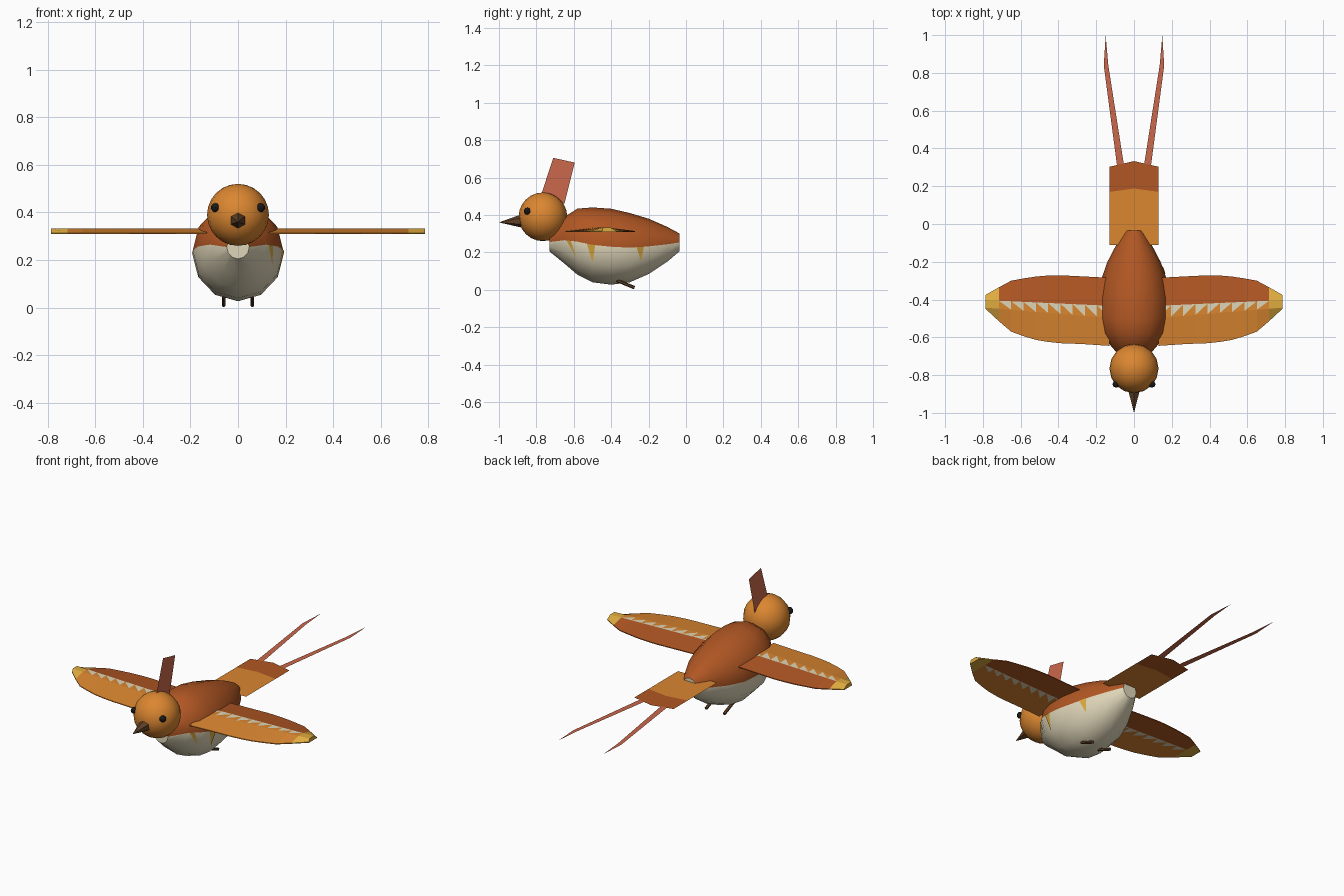
import bpy, math
from mathutils import Vector

if "Cube" in bpy.data.objects:
    bpy.data.objects.remove(bpy.data.objects["Cube"])


def material(name, rgb):
    m = bpy.data.materials.new(name)
    m.use_nodes = True
    m.diffuse_color = (*rgb, 1)
    m.node_tree.nodes["Principled BSDF"].inputs["Base Color"].default_value = (*rgb, 1)
    return m


ORANGE = material("orange", (0.71, 0.24, 0.03))
RUST = material("rust", (0.44, 0.095, 0.017))
CREAM = material("cream", (0.74, 0.67, 0.48))
YELLOW = material("yellow", (0.74, 0.41, 0.05))
SALMON = material("salmon", (0.6, 0.14, 0.07))
BROWN = material("dark brown", (0.12, 0.055, 0.022))
BLACK = material("black", (0.01, 0.01, 0.01))


def build(name, verts, faces, mats, slots=None, smooth=False):
    mesh = bpy.data.meshes.new(name)
    mesh.from_pydata(verts, [], faces)
    for m in mats:
        mesh.materials.append(m)
    if slots:
        for p, s in zip(mesh.polygons, slots):
            p.material_index = s
    obj = bpy.data.objects.new(name, mesh)
    bpy.context.collection.objects.link(obj)
    if smooth:
        finish(obj)
    return obj


def finish(obj, angle=40):
    bpy.ops.object.select_all(action="DESELECT")
    obj.select_set(True)
    bpy.context.view_layer.objects.active = obj
    bpy.ops.object.shade_smooth_by_angle(angle=math.radians(angle))


def sphere(name, loc, r, mat, seg, rings):
    bpy.ops.mesh.primitive_uv_sphere_add(segments=seg, ring_count=rings, radius=r, location=loc)
    obj = bpy.context.object
    obj.name = name
    obj.data.materials.append(mat)
    finish(obj)


def cone(name, a, b, r1, r2, mat, sides):
    a, b = Vector(a), Vector(b)
    bpy.ops.mesh.primitive_cone_add(vertices=sides, radius1=r1, radius2=r2,
                                    depth=(b - a).length, location=(a + b) / 2)
    obj = bpy.context.object
    obj.name = name
    obj.rotation_euler = (b - a).to_track_quat("Z", "Y").to_euler()
    obj.data.materials.append(mat)


def lerp_table(table, t):
    for p, q in zip(table, table[1:]):
        if t <= q[0]:
            f = max(0, (t - p[0]) / (q[0] - p[0]))
            return [u + (v - u) * f for u, v in zip(p[1:], q[1:])]
    return table[-1][1:]


# Body: twelve-sided rings (y, centre height, radius), rust above and cream below
rings = [(-0.73, 0.255, 0.05), (-0.65, 0.265, 0.125), (-0.58, 0.257, 0.177),
         (-0.5, 0.24, 0.2), (-0.4, 0.23, 0.203), (-0.3, 0.225, 0.185),
         (-0.2, 0.232, 0.148), (-0.1, 0.243, 0.093), (-0.035, 0.253, 0.048)]
SIDES = 12
verts, faces, slots = [], [], []
for y, zc, r in rings:
    for i in range(SIDES):
        a = math.tau * i / SIDES
        verts.append((0.95 * r * math.cos(a), y, zc + r * math.sin(a)))
for k in range(len(rings) - 1):
    for i in range(SIDES):
        j = (i + 1) % SIDES
        faces.append((k * SIDES + i, (k + 1) * SIDES + i, (k + 1) * SIDES + j, k * SIDES + j))
        slots.append(0 if i < SIDES // 2 else 1)
faces += [tuple(range(SIDES)), tuple(reversed(range(len(verts) - SIDES, len(verts))))]
slots += [1, 1]
build("body", verts, faces, [RUST, CREAM], slots, True)


# Yellow flank marks lying on the left side of the belly
def flank(y, f):
    zc, r = lerp_table(rings, y)
    a = -math.tau / SIDES
    x = r * (1 + (math.cos(a) - 1) * f) * 0.95
    return (x + 0.004, y, zc + r * math.sin(a) * f)


for n, (y0, y1, tip) in enumerate([(-0.64, -0.615, -0.59), (-0.53, -0.485, -0.5),
                                   (-0.265, -0.225, -0.24)]):
    build(f"flank_mark_{n + 1}", [flank(y0, 0), flank(tip, 0.95), flank(y1, 0)],
          [(0, 1, 2)], [YELLOW])

# Head, beak, eyes and legs
sphere("head", (0, -0.765, 0.39), 0.13, ORANGE, 16, 12)
cone("beak", (0, -0.87, 0.368), (0, -1, 0.36), 0.038, 0, BROWN, 6)
for side, s in (("left", 1), ("right", -1)):
    sphere(f"{side}_eye", (s * 0.095, -0.848, 0.42), 0.019, BLACK, 8, 6)
    cone(f"{side}_leg", (s * 0.06, -0.37, 0.05), (s * 0.06, -0.275, 0.011),
         0.009, 0.009, BROWN, 6)

# Crest plate
build("crest", [(0, -0.78, 0.49), (0, -0.65, 0.46), (0, -0.595, 0.68), (0, -0.71, 0.705)],
      [(0, 1, 2, 3)], [SALMON])

# Wings: outline as (x, trailing y, leading y)
outline = [(0.13, -0.285, -0.645), (0.28, -0.277, -0.635), (0.42, -0.27, -0.63),
           (0.54, -0.28, -0.61), (0.65, -0.3, -0.57), (0.715, -0.335, -0.515),
           (0.785, -0.375, -0.45)]
TEETH = 9
stations = [0.13 + 0.585 * i / TEETH for i in range(TEETH + 1)] + [0.785]


def wing(name, s):
    verts, faces, slots = [], [], []
    for x in stations:
        trail, lead = lerp_table(outline, x)
        f = (x - 0.13) / 0.655
        stripe = -0.433 + 0.03 * f
        rows = [(trail, 0.314), (stripe, 0.332), (stripe - 0.065 + 0.025 * f, 0.332), (lead, 0.314)]
        verts += [(s * x, y, z) for y, z in rows] + [(s * x, y, 0.309) for y, z in rows]

    def add(slot, *idx):
        faces.append(idx if s > 0 else idx[::-1])
        slots.append(slot)

    for c in range(TEETH + 1):
        p, q = c * 8, c * 8 + 8
        tip = c == TEETH
        for o in (0, 4):
            def skin(slot, *idx):
                add(3 if tip else slot, *(idx if o == 0 else idx[::-1]))
            P, Q = p + o, q + o
            skin(0, P, P + 1, Q + 1, Q)
            skin(2, P + 1, P + 2, Q + 1)
            skin(1, P + 2, Q + 2, Q + 1)
            skin(1, P + 2, P + 3, Q + 3, Q + 2)
        add(3 if tip else 0, p, q, q + 4, p + 4)
        add(3 if tip else 1, p + 3, p + 7, q + 7, q + 3)
    e = (TEETH + 1) * 8
    add(1, 0, 4, 5, 6, 7, 3, 2, 1)
    add(3, e, e + 1, e + 2, e + 3, e + 7, e + 6, e + 5, e + 4)
    build(name, verts, faces, [RUST, ORANGE, CREAM, YELLOW], slots)


wing("left_wing", 1)
wing("right_wing", -1)

# Tail fan: orange base with a rust end band
TAIL_Z = 0.28
rows = [(-0.11, -0.11), (0.17, 0.188), (0.303, 0.333)]
verts = [(x, mid if x == 0 else edge, TAIL_Z) for edge, mid in rows for x in (-0.13, 0, 0.13)]
faces = [(r * 3 + c, r * 3 + c + 1, r * 3 + c + 4, r * 3 + c + 3) for r in (0, 1) for c in (0, 1)]
build("tail_fan", verts, faces, [ORANGE, RUST], [0, 0, 1, 1])

# Long tail streamers
for side, s in (("left", 1), ("right", -1)):
    pts = [(0.053, 0.31), (0.09, 0.31), (0.16, 0.84), (0.15, 1.0), (0.136, 0.84)]
    face = (0, 1, 2, 3, 4)
    build(f"{side}_streamer", [(s * x, y, TAIL_Z) for x, y in pts],
          [face if s > 0 else face[::-1]], [SALMON])
